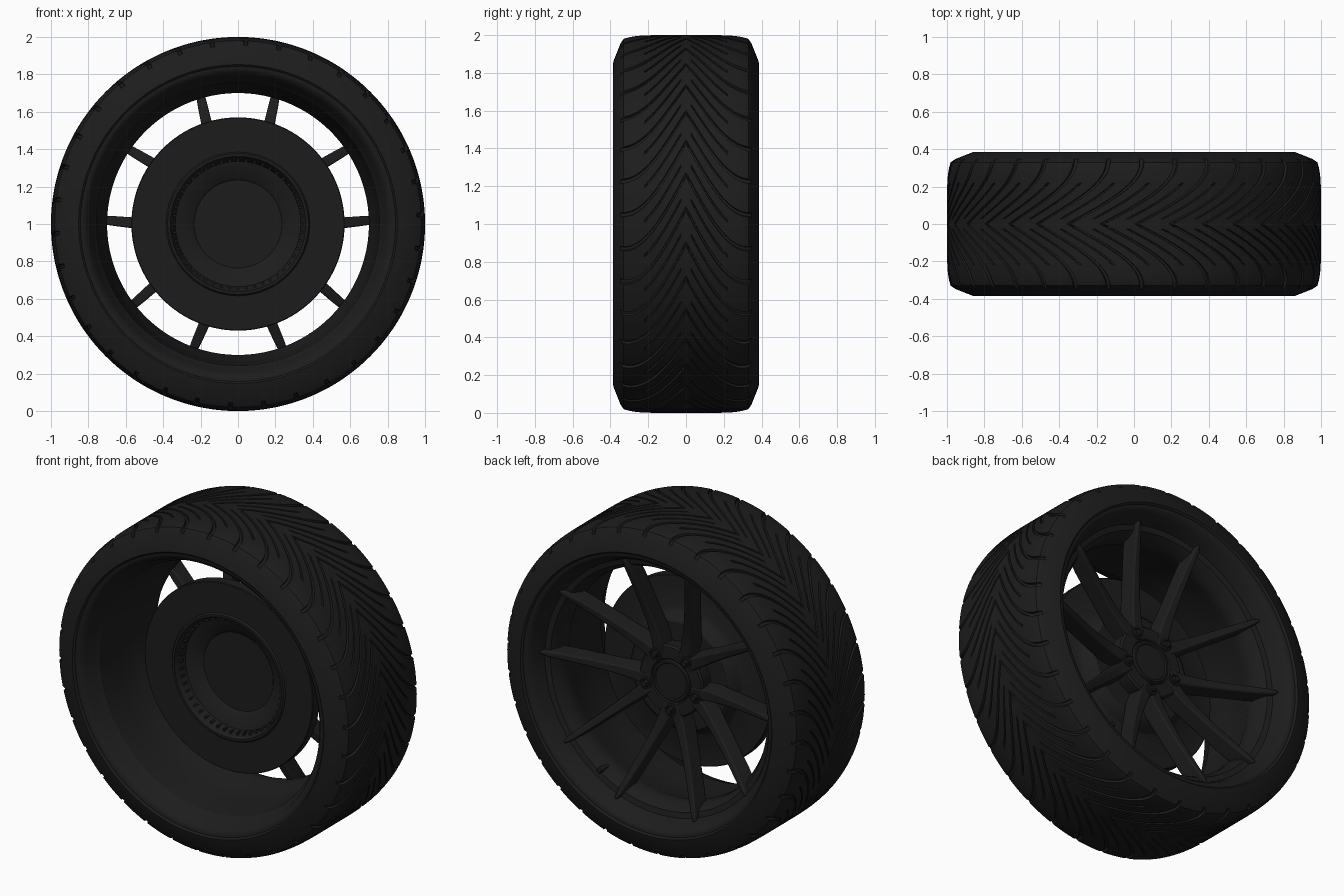
import bpy, bmesh
from math import sin, cos, pi, radians

if "Cube" in bpy.data.objects:
    bpy.data.objects.remove(bpy.data.objects["Cube"])

mat = bpy.data.materials.new("near_black")
mat.diffuse_color = (0.012, 0.012, 0.012, 1)
mat.use_nodes = True
mat.node_tree.nodes["Principled BSDF"].inputs["Base Color"].default_value = mat.diffuse_color


def pt(r, a, y):
    """Point at radius r, angle a from straight up, depth y; axle at z = 1."""
    return (r * sin(a), y, 1 + r * cos(a))


def finish(name, bm, bevel=0):
    bmesh.ops.remove_doubles(bm, verts=bm.verts, dist=1e-5)
    bmesh.ops.recalc_face_normals(bm, faces=bm.faces)
    me = bpy.data.meshes.new(name)
    bm.to_mesh(me)
    bm.free()
    me.materials.append(mat)
    ob = bpy.data.objects.new(name, me)
    bpy.context.collection.objects.link(ob)
    if bevel:
        mod = ob.modifiers.new("Bevel", 'BEVEL')
        mod.width, mod.segments, mod.limit_method = bevel, 2, 'ANGLE'
    bpy.ops.object.select_all(action='DESELECT')
    ob.select_set(True)
    bpy.context.view_layer.objects.active = ob
    bpy.ops.object.shade_smooth_by_angle(angle=radians(32))
    return ob


def bridge(bm, rows, closed_rows=False):
    """Quads between successive rings of vertices."""
    pairs = list(zip(rows, rows[1:]))
    if closed_rows:
        pairs.append((rows[-1], rows[0]))
    for p, q in pairs:
        n = len(p)
        for i in range(n):
            j = (i + 1) % n
            bm.faces.new((p[i], p[j], q[j], q[i]))


def lathe(name, profile, n=128, loop=False, r0=0.0, a0=0.0):
    """Spin (y, r) points round the axle, or round a parallel line at r0, a0."""
    bm = bmesh.new()
    cx, cz = r0 * sin(a0), r0 * cos(a0)
    rows = []
    for y, r in profile:
        ring = []
        for i in range(n):
            x, yy, z = pt(max(r, 1e-4), 2 * pi * i / n, y)
            ring.append(bm.verts.new((x + cx, yy, z + cz)))
        rows.append(ring)
    bridge(bm, rows, loop)
    if not loop:
        bm.faces.new(rows[0])
        bm.faces.new(rows[-1])
    return finish(name, bm)


# Tyre: grid sheared along the curved directional grooves
PITCHES, EDGE, DEPTH = 34, 0.33, 0.014
cols = [0, .02, .11, .13, .32, .5, .515, .575, .59, .8]
half = []
for k in range(25):
    t = k / 24
    half.append((EDGE * t, 1 - 0.02 * t ** 6))
half += [(.347, .955), (.366, .908), (.384, .862), (.386, .852), (.378, .843), (.36, .838)]
section = [(-y, r) for y, r in reversed(half[1:])] + half
bm = bmesh.new()
rows = []
for y, r in section:
    a = abs(y)
    shift = 0.40 * sin(pi / 2 * min(a / EDGE, 1))
    ring = []
    for p in range(PITCHES):
        for i, c in enumerate(cols):
            main = i in (1, 2) and .012 < a < .335
            short = i in (6, 7) and .04 < a < .21
            rr = r - (DEPTH if main else DEPTH * .8 if short else 0)
            ring.append(bm.verts.new(pt(rr, 2 * pi * (p + c) / PITCHES + shift, y)))
    rows.append(ring)
bridge(bm, rows)
finish("tyre", bm)

# Rim barrel with stepped lips
lathe("rim_barrel", [
    (.374, .845), (.374, .83), (.366, .815), (.345, .80), (.30, .778), (.27, .767),
    (.262, .735), (.245, .725), (.20, .703), (.14, .70), (.08, .728), (-.1, .742),
    (-.26, .758), (-.285, .778), (-.345, .795), (-.366, .815), (-.374, .83), (-.374, .845),
    (-.355, .845), (-.30, .81), (-.2, .785), (.2, .785), (.30, .81), (.355, .845)], loop=True)

# Hub pad and centre cap
lathe("hub_pad", [(.05, .21), (.135, .215), (.146, .205), (.146, .135), (.138, .13),
                  (.138, .125), (.15, .12), (.15, .108), (.143, .103), (.143, 0)], 80)

# Five V-shaped spoke pairs: stations are (t, half width, face y, back y)
stations = [(-.12, .05, .146, .03), (.1, .044, .152, .045), (.3, .036, .175, .075),
            (.55, .031, .215, .115), (.8, .027, .263, .155), (.95, .022, .295, .185),
            (1.02, .012, .305, .205)]
for k in range(5):
    base = radians(36 + 72 * k)
    for side in (-1, 1):
        bm = bmesh.new()
        x0, z0, x1, z1 = side * .035, .20, side * .263, .724
        length = ((x1 - x0) ** 2 + (z1 - z0) ** 2) ** .5
        nx, nz = (z1 - z0) / length, -(x1 - x0) / length
        rows = []
        for t, w, yf, yb in stations:
            px, pz = x0 + (x1 - x0) * t, z0 + (z1 - z0) * t
            ring = []
            for s, y in ((-w, yb), (w, yb), (w * .72, yf), (-w * .72, yf)):
                lx, lz = px + nx * s, pz + nz * s
                ring.append(bm.verts.new((lx * cos(base) + lz * sin(base), y,
                                          1 + lz * cos(base) - lx * sin(base))))
            rows.append(ring)
        bridge(bm, rows)
        bm.faces.new(rows[0])
        bm.faces.new(rows[-1])
        finish(f"spoke_{k}_{'left' if side < 0 else 'right'}", bm, .008)

    # Lug nut in its raised seat
    lathe(f"lug_seat_{k}", [(.12, .036), (.154, .036), (.156, .033), (.156, .027), (.148, .025)],
          28, r0=.175, a0=base)
    lathe(f"lug_nut_{k}", [(.13, .021), (.166, .021), (.172, .016)], 6, r0=.175, a0=base)

# Brake disc with hollow hat
lathe("brake_disc", [
    (.005, 0), (.005, .235), (-.005, .245), (-.03, .335), (-.078, .352), (-.088, .358),
    (-.10, .362), (-.10, .376), (-.09, .384), (-.09, .566), (-.086, .57), (-.026, .57),
    (-.022, .566), (-.022, .385), (-.01, .365), (.05, .335), (.06, .32), (.06, 0)])

# Axle hub joining disc to wheel
lathe("axle_hub", [(.04, .19), (.07, .19)], 64)

# Vent ribs on the inside wall of the hat
bm = bmesh.new()
for k in range(48):
    a = 2 * pi * k / 48
    corners = [bm.verts.new(pt(r, a + da, y)) for y in (-.074, -.045)
               for r, da in ((.333, -.018), (.333, .018), (.36, .018), (.36, -.018))]
    bridge(bm, [corners[:4], corners[4:]])
    bm.faces.new(corners[:4])
    bm.faces.new(corners[4:])
finish("disc_vent_ribs", bm)

# Tyre valve
lathe("valve", [(.20, .012), (.255, .012), (.257, .017), (.285, .017), (.29, .012)], 20,
      r0=.715, a0=radians(147))
